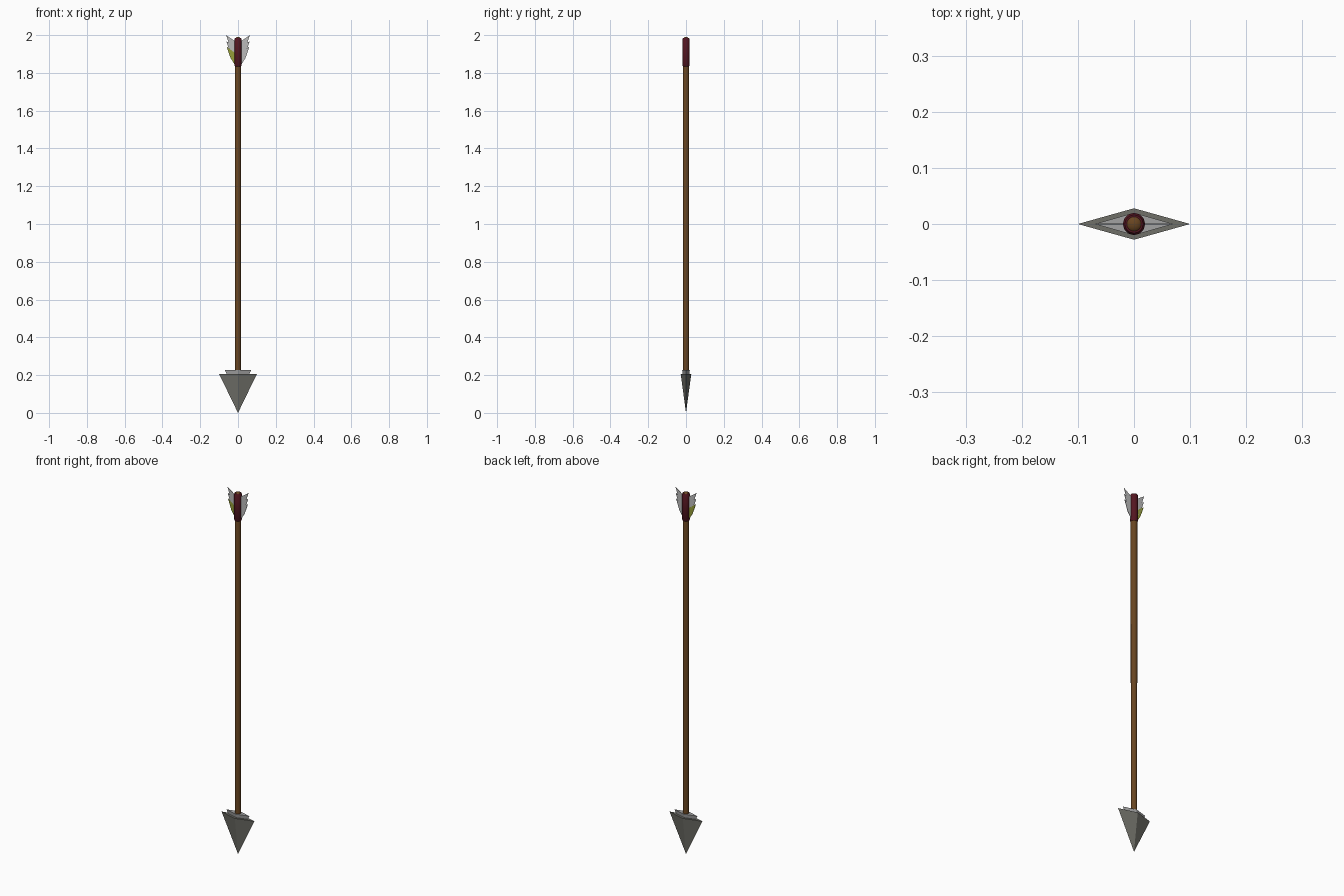
import bpy, bmesh, math

if "Cube" in bpy.data.objects:
    bpy.data.objects.remove(bpy.data.objects["Cube"])

def material(name, rgb):
    m = bpy.data.materials.new(name)
    m.diffuse_color = (*rgb, 1)
    m.use_nodes = True
    m.node_tree.nodes["Principled BSDF"].inputs["Base Color"].default_value = m.diffuse_color
    return m

WOOD = material("wood", (0.14, 0.06, 0.015))
BINDING = material("binding", (0.09, 0.008, 0.015))
STONE = material("stone", (0.16, 0.16, 0.14))
PALE = material("pale_stone", (0.36, 0.36, 0.36))
WHITE = material("white_feather", (0.5, 0.5, 0.5))
GREEN = material("green_feather", (0.3, 0.34, 0.04))

def mesh_object(name, verts, faces, mat):
    me = bpy.data.meshes.new(name)
    me.from_pydata(verts, [], faces)
    bm = bmesh.new()
    bm.from_mesh(me)
    bmesh.ops.recalc_face_normals(bm, faces=bm.faces)
    bm.to_mesh(me)
    bm.free()
    me.materials.append(mat)
    ob = bpy.data.objects.new(name, me)
    bpy.context.collection.objects.link(ob)
    return ob

def lathe(name, profile, mat, sides=24):
    """Closed solid of revolution from (radius, z) rings."""
    verts = [(r * math.cos(a), r * math.sin(a), z) for r, z in profile
             for a in (2 * math.pi * i / sides for i in range(sides))]
    faces = [(k * sides + i, k * sides + (i + 1) % sides,
              (k + 1) * sides + (i + 1) % sides, (k + 1) * sides + i)
             for k in range(len(profile) - 1) for i in range(sides)]
    faces += [tuple(range(sides)), tuple(range(len(verts) - sides, len(verts)))]
    ob = mesh_object(name, verts, faces, mat)
    bpy.context.view_layer.objects.active = ob
    ob.select_set(True)
    bpy.ops.object.shade_smooth_by_angle(angle=math.radians(40))
    ob.select_set(False)

def diamond_point(name, hx, hy, top, tip, mat):
    """Upside-down pyramid on a diamond base."""
    verts = [(hx, 0, top), (0, hy, top), (-hx, 0, top), (0, -hy, top), (0, 0, tip)]
    faces = [(0, 1, 2, 3)] + [(i, (i + 1) % 4, 4) for i in range(4)]
    mesh_object(name, verts, faces, mat)

def barb(name, side, points, mat):
    """Thin flat feather barb in the xz plane."""
    n, t = len(points), 0.001
    verts = [(side * x, y, z) for y in (-t, t) for x, z in points]
    faces = [tuple(range(n)), tuple(range(n, 2 * n))]
    faces += [(i, (i + 1) % n, n + (i + 1) % n, n + i) for i in range(n)]
    mesh_object(name, verts, faces, mat)

# Arrowhead: large point with a smaller pale one nested in its top
diamond_point("arrowhead", 0.1, 0.028, 0.206, 0, STONE)
diamond_point("arrowhead_collar", 0.07, 0.02, 0.226, 0.09, PALE)

# Shaft with a rounded end
dome = [(0.016 * math.cos(a), 1.978 + 0.012 * math.sin(a))
        for a in (math.radians(d) for d in (0, 20, 40, 60, 80))]
lathe("shaft", [(0.0155, 0.15)] + dome, WOOD)

# Binding sleeve
lathe("binding_sleeve", [(0.016, 1.835), (0.0195, 1.84), (0.0195, 1.979),
                         (0.016, 1.985)], BINDING)

# Fletching: three stacked barbs per side, the lowest left one green
for side, label in ((-1, "left"), (1, "right")):
    for i, (outer, z) in enumerate(((0.060, 1.938), (0.062, 1.968), (0.063, 2.0))):
        base = 1.835 + 0.025 * i
        barb(f"{label}_barb_{i + 1}", side,
             [(0.012, base), (0.040, base + 0.045), (outer, z), (0.012, z - 0.035)],
             GREEN if side < 0 and i == 0 else WHITE)
